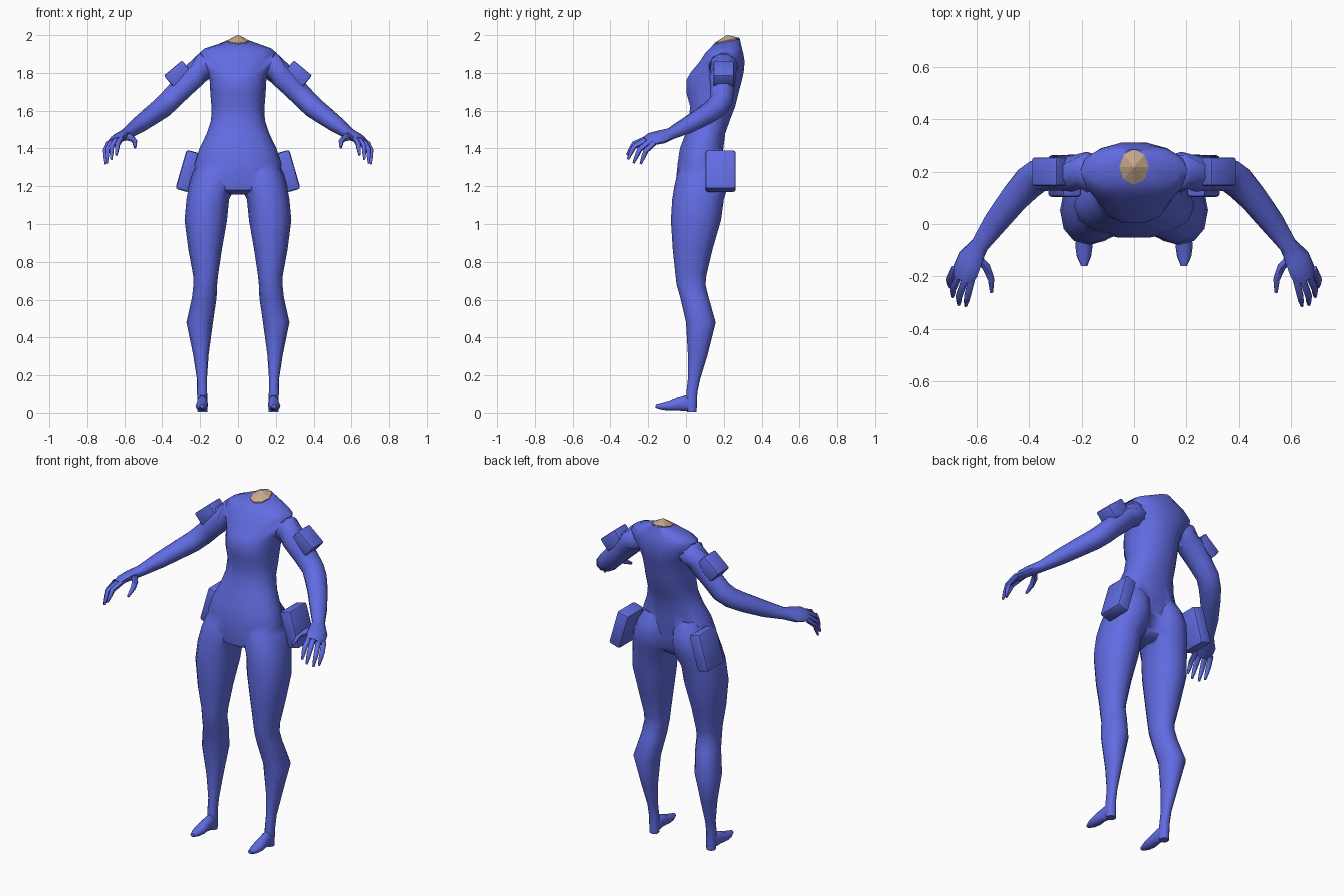
import bpy, bmesh, math
from mathutils import Vector, Matrix

if "Cube" in bpy.data.objects:
    bpy.data.objects.remove(bpy.data.objects["Cube"])


def material(name, rgb):
    m = bpy.data.materials.new(name)
    m.diffuse_color = (*rgb, 1)
    m.use_nodes = True
    m.node_tree.nodes["Principled BSDF"].inputs["Base Color"].default_value = m.diffuse_color
    return m


BLUE = material("suit blue", (0.12, 0.15, 0.76))
SKIN = material("skin tan", (0.58, 0.41, 0.27))


def flat_ring(z, x0, x1, y0, y1, tilt=0.0, n=14, p=0.9):
    """Horizontal rounded cross-section given by its extents."""
    cx, cy, out = (x0 + x1) / 2, (y0 + y1) / 2, []
    for i in range(n):
        c, s = math.cos(2 * math.pi * i / n), math.sin(2 * math.pi * i / n)
        x = (x1 - x0) / 2 * math.copysign(abs(c) ** p, c)
        y = (y1 - y0) / 2 * math.copysign(abs(s) ** p, s)
        out.append(Vector((cx + x, cy + y, z + tilt * y)))
    return out


def path_rings(points, side, n=10):
    """Cross-sections square to a path; points are x, y, z, width, thickness."""
    pos = [Vector(p[:3]) for p in points]
    rings = []
    for i, p in enumerate(points):
        t = (pos[min(i + 1, len(pos) - 1)] - pos[max(i - 1, 0)]).normalized()
        u = Vector(side)
        u = (u - t * u.dot(t)).normalized()
        v = t.cross(u)
        rings.append([pos[i] + u * p[3] * math.cos(2 * math.pi * k / n)
                      + v * p[4] * math.sin(2 * math.pi * k / n) for k in range(n)])
    return rings


def loft(bm, rings, mirror=False):
    for s in ((1, -1) if mirror else (1,)):
        vs = [[bm.verts.new((s * c.x, c.y, c.z)) for c in r] for r in rings]
        n = len(vs[0])
        for a, b in zip(vs, vs[1:]):
            for i in range(n):
                bm.faces.new((a[i], a[(i + 1) % n], b[(i + 1) % n], b[i]))
        bm.faces.new(vs[0])
        bm.faces.new(vs[-1])


def finish(bm, name, mat):
    bmesh.ops.recalc_face_normals(bm, faces=bm.faces)
    me = bpy.data.meshes.new(name)
    bm.to_mesh(me)
    bm.free()
    me.materials.append(mat)
    ob = bpy.data.objects.new(name, me)
    bpy.context.collection.objects.link(ob)
    return ob


def smooth(ob, angle):
    bpy.ops.object.select_all(action='DESELECT')
    ob.select_set(True)
    bpy.context.view_layer.objects.active = ob
    bpy.ops.object.shade_smooth_by_angle(angle=math.radians(angle))


# Torso: half width, front, back at each height
bm = bmesh.new()
torso_rows = [(1.155, .07, -.01, .13), (1.18, .15, -.05, .16), (1.24, .225, -.055, .18),
              (1.32, .23, -.047, .19), (1.40, .203, -.035, .20), (1.48, .165, -.005, .21),
              (1.55, .142, .01, .235), (1.62, .14, .02, .262), (1.69, .146, 0, .28),
              (1.765, .15, 0, .30), (1.80, .16, .02, .308), (1.86, .195, .07, .313),
              (1.905, .205, .10, .305), (1.93, .175, .125, .298)]
rings = [flat_ring(z, -w, w, a, b) for z, w, a, b in torso_rows]
rings.append(flat_ring(1.966, -.062, .062, .145, .286, .2))
loft(bm, rings)
body = finish(bm, "body", BLUE)

# Legs with full seat and calves
bm = bmesh.new()
leg_rows = [(1.40, .05, .17, .03, .19), (1.34, .025, .205, -.01, .225), (1.27, .012, .24, -.045, .235),
            (1.20, .015, .26, -.062, .222), (1.13, .047, .272, -.073, .20), (1.02, .058, .282, -.08, .185),
            (.865, .085, .262, -.07, .14), (.73, .105, .237, -.056, .108), (.68, .11, .235, -.05, .103),
            (.61, .113, .243, -.03, .12), (.48, .132, .272, 0, .157), (.31, .155, .237, .01, .115),
            (.18, .164, .217, .01, .075), (.11, .163, .216, .002, .06), (.05, .16, .215, 0, .058),
            (.005, .162, .213, .005, .056)]
loft(bm, [flat_ring(*r, n=12) for r in leg_rows], True)
legs = finish(bm, "legs", BLUE)

# Feet reaching forward to pointed toes
bm = bmesh.new()
foot = [(.188, .045, .04, .022, .03), (.188, -.005, .052, .028, .045), (.19, -.045, .046, .03, .036),
        (.191, -.085, .037, .033, .027), (.191, -.125, .034, .027, .02), (.19, -.16, .035, .012, .01)]
loft(bm, path_rings(foot, (1, 0, 0)), True)
feet = finish(bm, "feet", BLUE)

# Arms from shoulder to knuckles
bm = bmesh.new()
HAND_SIDE = (.75, .3, -.4)
arm = [(.10, .20, 1.855, .06, .06), (.18, .198, 1.835, .078, .075), (.235, .195, 1.785, .073, .068),
       (.305, .192, 1.712, .066, .06), (.365, .185, 1.65, .064, .058), (.405, .155, 1.612, .064, .056),
       (.455, .10, 1.575, .058, .052), (.525, .01, 1.523, .05, .044), (.588, -.08, 1.478, .036, .031),
       (.625, -.135, 1.46, .054, .028), (.643, -.18, 1.45, .055, .024), (.653, -.212, 1.437, .042, .018)]
loft(bm, path_rings(arm, HAND_SIDE), True)
arms = finish(bm, "arms", BLUE)

# Merge the limbs into the torso
bpy.context.view_layer.objects.active = body
for part in (legs, feet, arms):
    mod = body.modifiers.new("merge", 'BOOLEAN')
    mod.operation, mod.solver, mod.object = 'UNION', 'EXACT', part
    bpy.ops.object.modifier_apply(modifier=mod.name)
    bpy.data.objects.remove(part)
smooth(body, 50)

# Curled fingers and thumbs: knuckle, bend, tip
bm = bmesh.new()
fingers = [((.615, -.195, 1.458), (.635, -.275, 1.425), (.642, -.312, 1.365)),
           ((.64, -.20, 1.452), (.667, -.275, 1.41), (.668, -.308, 1.342)),
           ((.665, -.19, 1.44), (.69, -.245, 1.395), (.692, -.278, 1.322)),
           ((.685, -.17, 1.428), (.705, -.212, 1.388), (.703, -.24, 1.318))]
for a, b, c in fingers:
    mid = Vector(b).lerp(Vector(c), .4)
    loft(bm, path_rings([(*a, .015, .015), (*b, .014, .014), (*mid, .012, .012), (*c, .006, .006)],
                        HAND_SIDE, 6), True)
thumb = [(.60, -.125, 1.465, .02, .018), (.563, -.165, 1.455, .018, .018),
         (.545, -.21, 1.435, .014, .014), (.543, -.26, 1.405, .007, .007)]
loft(bm, path_rings(thumb, (0, 0, 1), 6), True)
smooth(finish(bm, "fingers", BLUE), 60)

# Skin-coloured neck cap
bm = bmesh.new()
cap = [flat_ring(1.962, -.056, .056, .150, .284, .2, 8, 1),
       flat_ring(1.972, -.056, .056, .150, .284, .2, 8, 1),
       flat_ring(2.0, -.004, .004, .215, .223, 0, 8, 1)]
loft(bm, cap)
finish(bm, "neck_cap", SKIN)


def pouches(name, centre, size, tilt, bevel):
    """A mirrored pair of soft-edged boxes tilted about the y axis."""
    for s, label in ((1, "left"), (-1, "right")):
        bm = bmesh.new()
        bmesh.ops.create_cube(bm, size=1, matrix=Matrix.Diagonal((*size, 1)))
        bmesh.ops.bevel(bm, geom=bm.edges[:], offset=bevel, segments=2, profile=.5, affect='EDGES')
        place = Matrix.Translation((s * centre[0], centre[1], centre[2]))
        bmesh.ops.transform(bm, verts=bm.verts,
                            matrix=place @ Matrix.Rotation(s * math.radians(tilt), 4, 'Y'))
        smooth(finish(bm, label + "_" + name, BLUE), 35)


# Upper arm pouches and hip pouches
pouches("arm_pouch", (.318, .20, 1.795), (.08, .108, .125), -50, .008)
pouches("hip_pouch", (.265, .183, 1.28), (.075, .16, .215), -16, .014)
